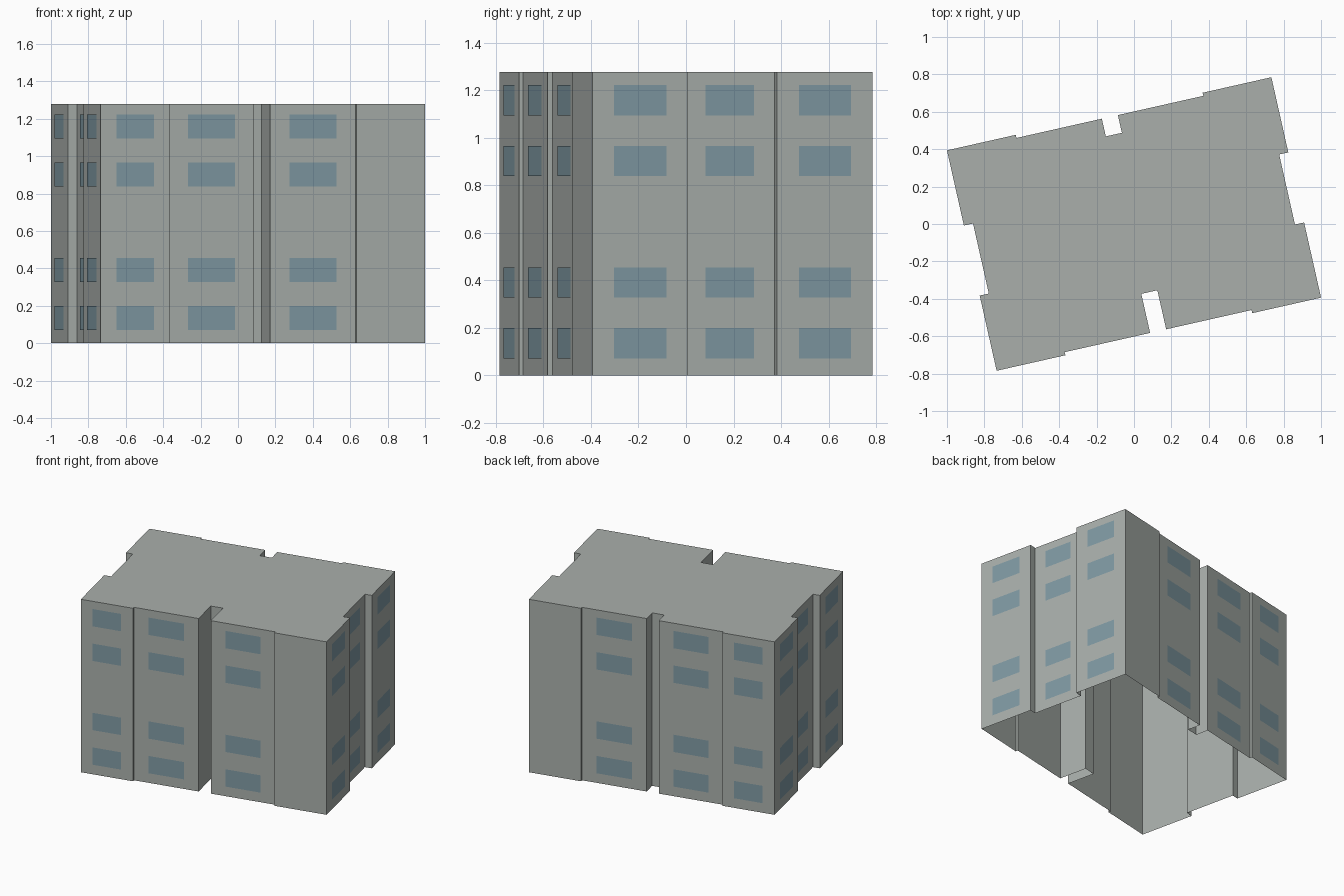
import bpy, bmesh
from math import radians
from mathutils import Matrix, Vector

cube = bpy.data.objects.get("Cube")
if cube:
    bpy.data.objects.remove(cube, do_unlink=True)

FLOOR = 0.2555                    # storey height
HEIGHT = 5 * FLOOR
TURN = Matrix.Rotation(radians(12.7), 4, 'Z')
HALF_W, HALF_D = 0.889, 0.604     # outer corners
STEP_X, STEP_Y = 0.512, 0.587     # shallow step on the long sides
SLOT = 0.044                      # half width of the vertical slots
RECESS_X, RECESS_Y = 0.839, 0.192 # recessed bay on the short sides


def material(name, rgb):
    m = bpy.data.materials.new(name)
    m.use_nodes = True
    m.diffuse_color = (*rgb, 1)
    m.node_tree.nodes["Principled BSDF"].inputs["Base Color"].default_value = (*rgb, 1)
    return m


concrete = material("grey concrete", (0.40, 0.43, 0.41))
glass = material("blue grey glass", (0.215, 0.325, 0.37))


def build(name, quads, mat):
    """Mesh object from a list of polygons, turned to the plan angle."""
    bm = bmesh.new()
    for poly in quads:
        bm.faces.new([bm.verts.new(p) for p in poly])
    bmesh.ops.remove_doubles(bm, verts=bm.verts, dist=0.0001)
    bm.transform(TURN)
    mesh = bpy.data.meshes.new(name)
    bm.to_mesh(mesh)
    bm.free()
    mesh.materials.append(mat)
    obj = bpy.data.objects.new(name, mesh)
    bpy.context.collection.objects.link(obj)
    return obj


def half_plan(slot_depth):
    """Front long side and right short side, counter-clockwise."""
    left = [(-HALF_W, -HALF_D), (-STEP_X, -HALF_D), (-STEP_X, -STEP_Y),
            (-SLOT, -STEP_Y), (-SLOT, -slot_depth)]
    right = [(-x, y) for x, y in reversed(left)]
    bay = [(HALF_W, -RECESS_Y), (RECESS_X, -RECESS_Y),
           (RECESS_X, RECESS_Y), (HALF_W, RECESS_Y)]
    return left + right + bay


# Full plan: the second half is the first turned around, with a shallower slot
plan = half_plan(0.373) + [(-x, -y) for x, y in half_plan(0.49)]
edges = [(Vector((*a, 0)), Vector((*b, 0))) for a, b in zip(plan, plan[1:] + plan[:1])]
up = Vector((0, 0, 1))

# Walls and roof
build("walls", [(a, b, b + up * HEIGHT, a + up * HEIGHT) for a, b in edges], concrete)
build("roof", [[(x, y, HEIGHT) for x, y in plan]], concrete)

# Window panes on every wide bay, except the blank end bays; middle storey is blank
panes = []
for a, b in edges:
    mid, along = (a + b) / 2, b - a
    blank = mid.x > STEP_X and abs(mid.y) > STEP_Y
    if along.length < 0.3 or blank:
        continue
    out = along.cross(up).normalized() * 0.002
    half = along * 0.273
    for storey in (0, 1, 3, 4):
        low = up * ((storey + 0.28) * FLOOR)
        high = low + up * FLOOR * 0.5
        c = mid + out
        panes.append((c - half + low, c + half + low, c + half + high, c - half + high))
build("windows", panes, glass)
